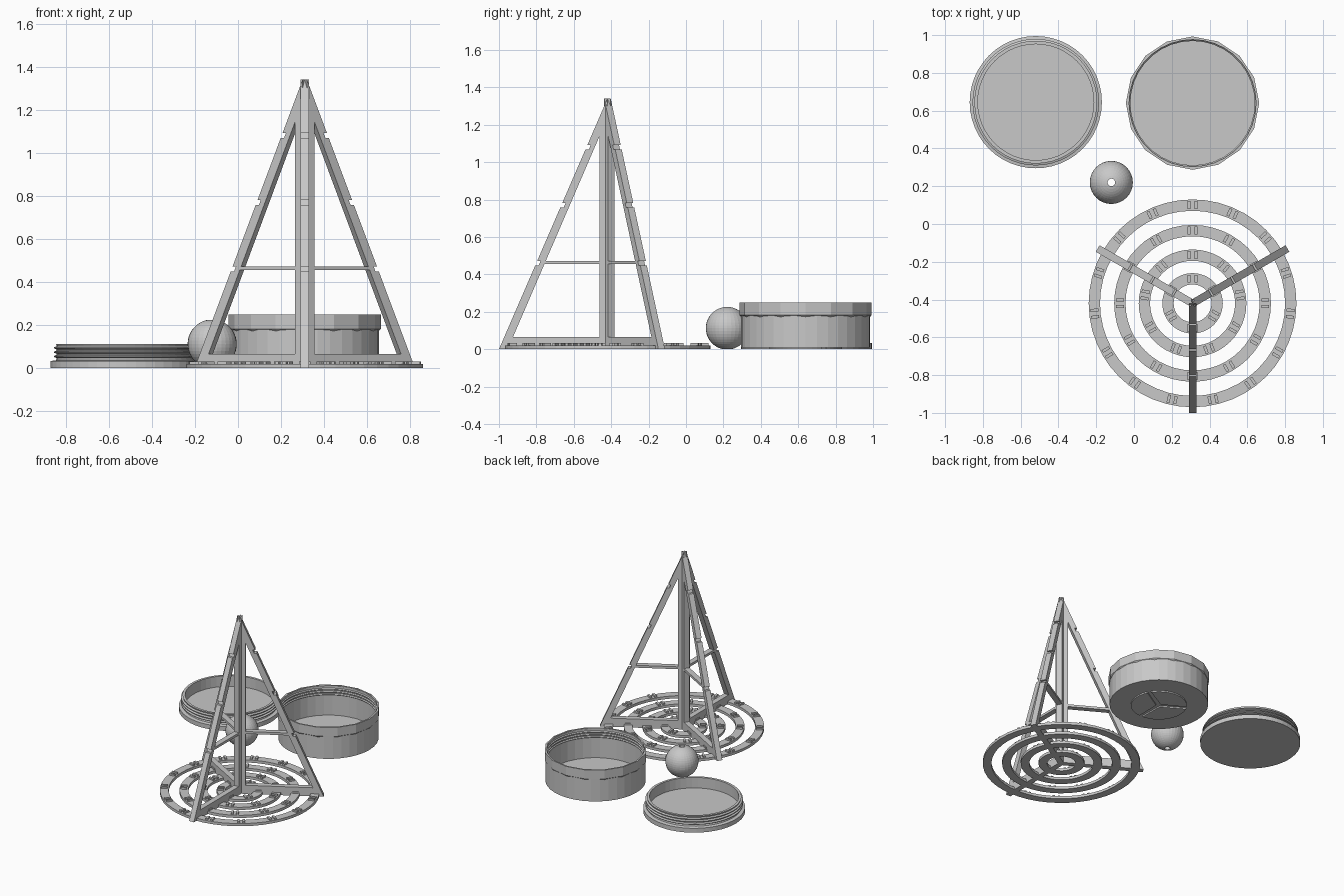
import bpy, bmesh, math
from mathutils import Matrix, Vector

cube = bpy.data.objects.get("Cube")
if cube:
    bpy.data.objects.remove(cube, do_unlink=True)

grey = bpy.data.materials.new("plain grey")
grey.use_nodes = True
grey.diffuse_color = (0.58, 0.58, 0.58, 1)
grey.node_tree.nodes["Principled BSDF"].inputs["Base Color"].default_value = grey.diffuse_color


def finish(bm, name, location):
    bmesh.ops.recalc_face_normals(bm, faces=bm.faces)
    mesh = bpy.data.meshes.new(name)
    bm.to_mesh(mesh)
    bm.free()
    mesh.materials.append(grey)
    obj = bpy.data.objects.new(name, mesh)
    obj.location = location
    bpy.context.collection.objects.link(obj)
    return obj


def lathe(name, profile, sides, location, closed=True):
    """Revolve an (r, z) profile; points on the axis merge into poles."""
    bm = bmesh.new()
    verts = [bm.verts.new((r, 0, z)) for r, z in profile]
    pairs = list(zip(verts, verts[1:]))
    if closed:
        pairs.append((verts[-1], verts[0]))
    edges = [bm.edges.new(p) for p in pairs]
    bmesh.ops.spin(bm, geom=verts + edges, axis=(0, 0, 1), cent=(0, 0, 0),
                   angle=math.tau, steps=sides)
    bmesh.ops.remove_doubles(bm, verts=bm.verts, dist=0.0002)
    return finish(bm, name, location)


def prism(bm, points, depth):
    """Extrude a flat outline of 3D points along a vector."""
    face = bm.faces.new([bm.verts.new(p) for p in points])
    new = bmesh.ops.extrude_face_region(bm, geom=[face])["geom"]
    bmesh.ops.translate(bm, vec=depth, verts=[v for v in new if isinstance(v, bmesh.types.BMVert)])


# Tower: three upright fins around one axis
TOWER = (0.31, -0.42, 0)
APEX, REACH, POST, HOLE_TOP, HOLE_REACH, SILL = 1.34, 0.58, 0.042, 1.14, 0.505, 0.065
FIN = 0.04


def outer(z):
    return REACH * (1 - z / APEX)


def inner(z):
    return POST + (HOLE_REACH - POST) * (HOLE_TOP - z) / (HOLE_TOP - SILL)


slope = [(REACH, 0)]
for z in (0.46, 0.77, 1.08):
    low, high = z - 0.012, z + 0.012
    slope += [(outer(low), low), (outer(low) - 0.018, low),
              (outer(high) - 0.018, high), (outer(high), high)]
slope.append((0, APEX))

fin_parts = {
    "post": [(0, 0), (POST, 0), (POST, HOLE_TOP), (0, APEX)],
    "foot": [(POST, 0), (REACH, 0), (HOLE_REACH, SILL), (POST, SILL)],
    "sloping_leg": slope + [(POST, HOLE_TOP), (HOLE_REACH, SILL)],
    "crossbar": [(POST, 0.455), (inner(0.455), 0.455), (inner(0.473), 0.473), (POST, 0.473)],
}
for i, angle in enumerate((-90, 30, 150)):
    for part, outline in fin_parts.items():
        bm = bmesh.new()
        prism(bm, [(r, -FIN / 2, z) for r, z in outline], Vector((0, FIN, 0)))
        fin = finish(bm, f"fin_{i + 1}_{part}", TOWER)
        fin.rotation_euler.z = math.radians(angle)

# Flat base rings with pairs of raised clips
for i, (radius, clips) in enumerate(((0.55, 15), (0.415, 12), (0.285, 9), (0.16, 6))):
    hole = radius - 0.06
    lathe(f"base_ring_{i + 1}",
          [(hole, 0), (radius, 0), (radius, 0.02), (hole, 0.02)], 48, TOWER)
    bm = bmesh.new()
    for k in range(clips):
        turn = Matrix.Rotation(math.pi / 2 + math.tau * k / clips, 4, 'Z')
        for side in (-1, 1):
            place = turn @ Matrix.Translation((radius - 0.03, side * 0.018, 0.024))
            bmesh.ops.create_cube(bm, size=1, matrix=place @ Matrix.Diagonal((0.042, 0.016, 0.016, 1)))
    finish(bm, f"ring_{i + 1}_clips", TOWER)

# Round box: smooth cup, faceted band, internal thread
BOX = (0.31, 0.64, 0)
cup = [(0, 0.01), (0.345, 0.01), (0.345, 0.247), (0.336, 0.247)]
for z in (0.23, 0.21, 0.19):
    cup += [(0.336, z), (0.329, z - 0.006), (0.336, z - 0.012)]
cup += [(0.336, 0.025), (0, 0.025)]
lathe("box_cup", cup, 36, BOX, closed=False)
band = lathe("box_band", [(0.342, 0.17), (0.353, 0.182), (0.353, 0.25), (0.342, 0.25)], 16, BOX)
band.rotation_euler.z = math.pi / 2

# Underside pads separated by a three-armed groove
for i in range(3):
    bm = bmesh.new()
    middle = math.radians(30 + 120 * i + 60)
    gap = Vector((math.cos(middle), math.sin(middle), 0)) * 0.02
    arc = [middle + math.radians(a) for a in range(-56, 57, 8)]
    points = [gap] + [Vector((0.195 * math.cos(a), 0.195 * math.sin(a), 0)) for a in arc]
    prism(bm, points, Vector((0, 0, 0.011)))
    finish(bm, f"box_pad_{i + 1}", BOX)

# Lid resting upside down, with an external thread
lid = [(0, 0), (0.35, 0), (0.35, 0.033), (0.325, 0.037)]
for z in (0.047, 0.067, 0.087):
    lid += [(0.322, z), (0.335, z + 0.005), (0.335, z + 0.01), (0.322, z + 0.015)]
lid += [(0.325, 0.113), (0.307, 0.113), (0.307, 0.033), (0, 0.033)]
lathe("lid", lid, 48, (-0.52, 0.645, 0), closed=False)

# Bead drilled through from top to bottom
R, BORE, STEPS = 0.114, 0.02, 20
start = math.asin(BORE / R)
arc = [start + (math.pi - 2 * start) * k / STEPS for k in range(STEPS + 1)]
lift = R * math.cos(start)
lathe("bead", [(R * math.sin(a), lift - R * math.cos(a)) for a in arc], 32, (-0.12, 0.22, 0))
